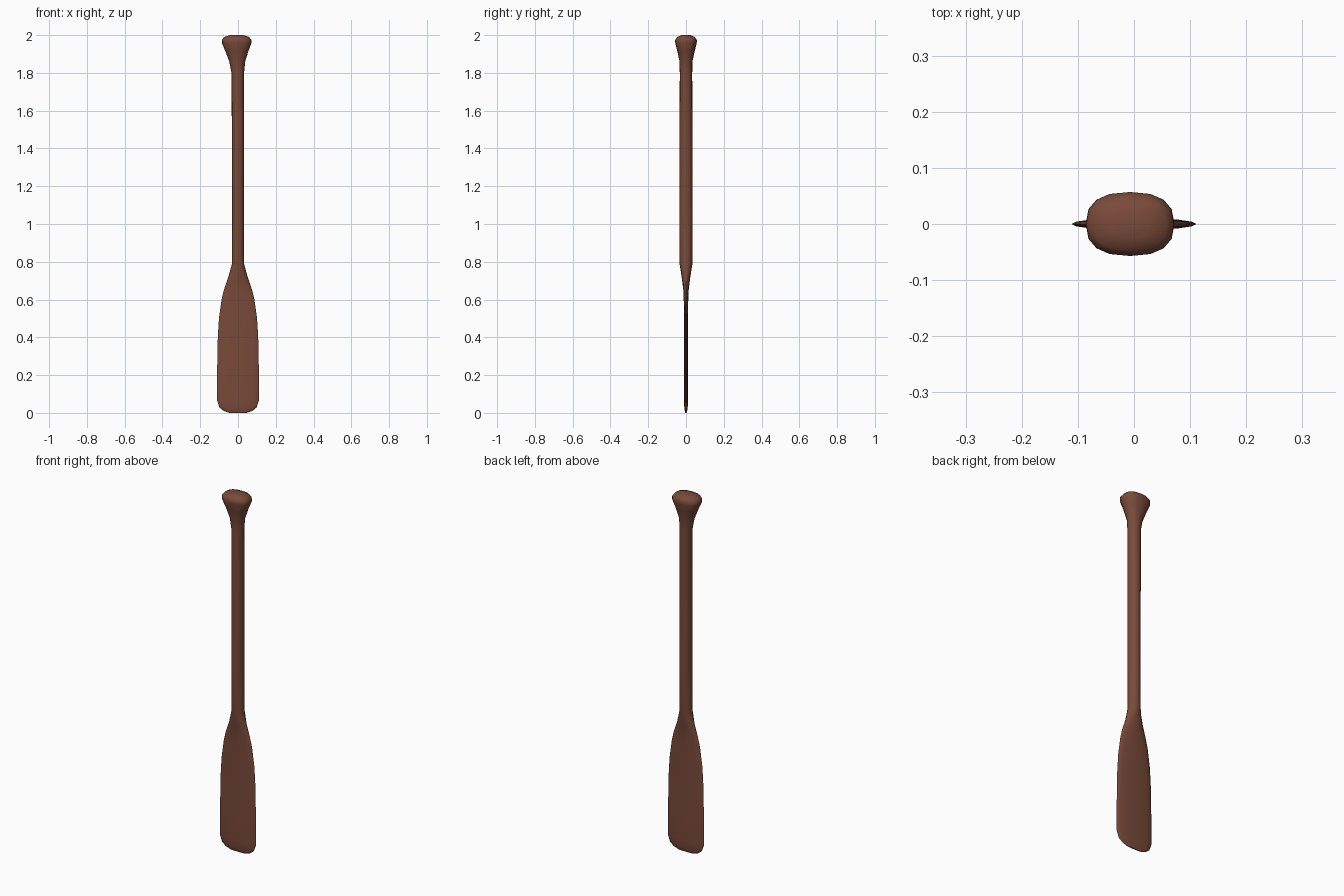
import bpy, bmesh, math

if "Cube" in bpy.data.objects:
    bpy.data.objects.remove(bpy.data.objects["Cube"])

wood = bpy.data.materials.new("brown_wood")
wood.diffuse_color = (0.19, 0.068, 0.042, 1)
wood.use_nodes = True
wood.node_tree.nodes["Principled BSDF"].inputs["Base Color"].default_value = wood.diffuse_color

SIDES = 16


def ring(bm, z, w, d, cx=0.0, power=1.0):
    """Superellipse section: half width w, half depth d; power < 1 is boxier."""
    verts = []
    for i in range(SIDES):
        a = 2 * math.pi * i / SIDES
        c, s = math.cos(a), math.sin(a)
        x = math.copysign(abs(c) ** power, c) * w
        y = math.copysign(abs(s) ** power, s) * d
        verts.append(bm.verts.new((cx + x, y, z)))
    return verts


def loft(name, sections):
    bm = bmesh.new()
    rings = [ring(bm, *s) for s in sections]
    for r0, r1 in zip(rings, rings[1:]):
        for i in range(SIDES):
            j = (i + 1) % SIDES
            bm.faces.new((r0[i], r0[j], r1[j], r1[i]))
    bm.faces.new(rings[0][::-1])
    bm.faces.new(rings[-1])
    bmesh.ops.recalc_face_normals(bm, faces=bm.faces)
    me = bpy.data.meshes.new(name)
    bm.to_mesh(me)
    bm.free()
    me.materials.append(wood)
    ob = bpy.data.objects.new(name, me)
    bpy.context.collection.objects.link(ob)
    bpy.context.view_layer.objects.active = ob
    ob.select_set(True)
    bpy.ops.object.shade_smooth_by_angle(angle=math.radians(50))
    ob.select_set(False)
    return ob


# Paddle in one continuous loft: z, half width, half depth, centre x, power
loft("paddle", [
    # blade
    (0.000, 0.045, 0.003),
    (0.010, 0.075, 0.006),
    (0.028, 0.098, 0.009),
    (0.065, 0.111, 0.011),
    (0.20, 0.111, 0.011),
    (0.40, 0.107, 0.011),
    (0.50, 0.101, 0.011),
    (0.60, 0.087, 0.012),
    (0.65, 0.075, 0.014),
    (0.72, 0.051, 0.023),
    (0.79, 0.032, 0.034),
    # shaft
    (1.05, 0.031, 0.035),
    (1.30, 0.032, 0.034),
    (1.80, 0.033, 0.033, -0.001),
    # flared grip
    (1.86, 0.042, 0.034, -0.004),
    (1.915, 0.061, 0.046, -0.006, 0.9),
    (1.960, 0.079, 0.057, -0.007, 0.8),
    (1.975, 0.078, 0.057, -0.007, 0.8),
    (1.990, 0.066, 0.047, -0.007, 0.8),
    (2.000, 0.035, 0.025, -0.007, 0.9),
])
